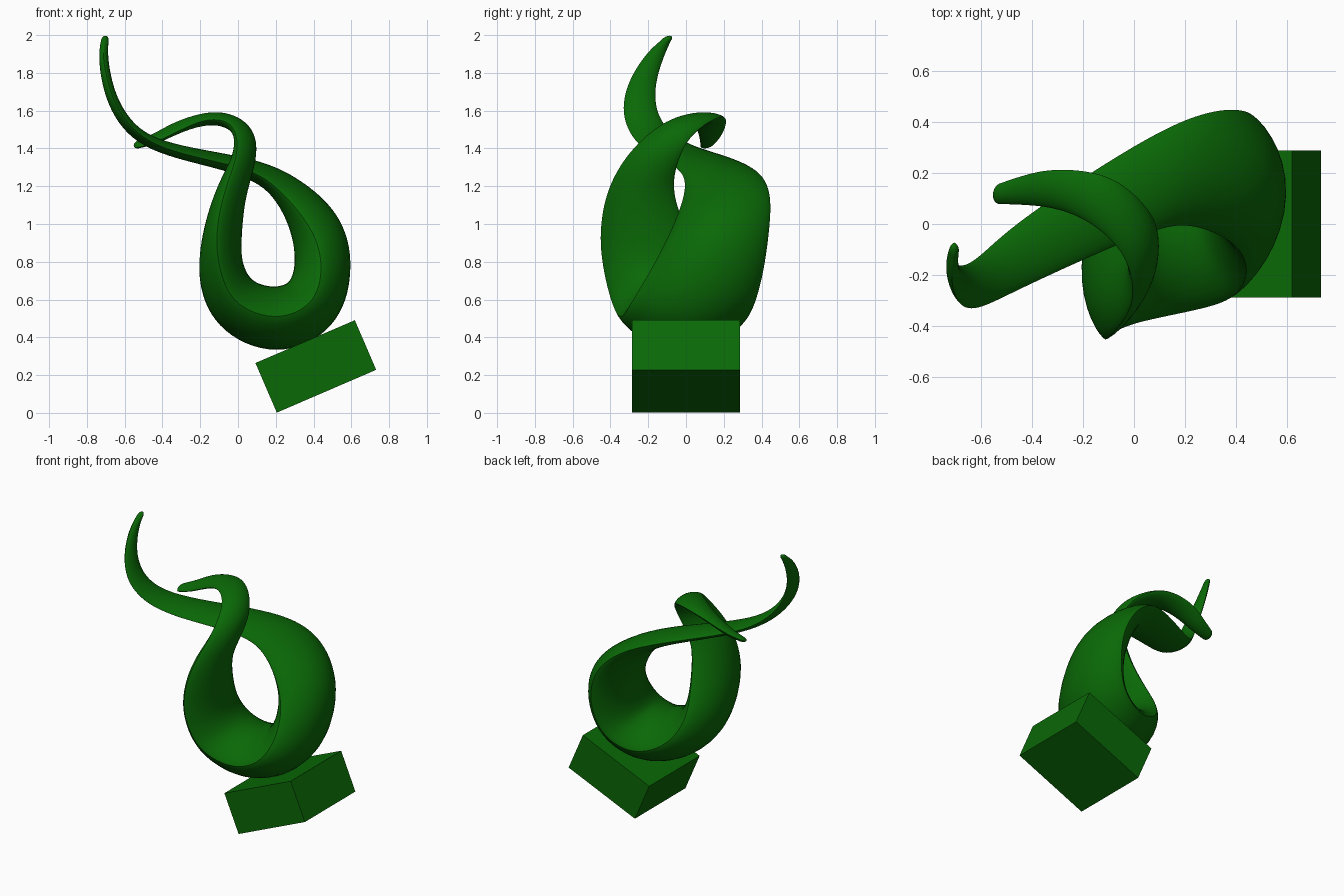
import bpy, bmesh, math
from mathutils import Vector

if "Cube" in bpy.data.objects:
    bpy.data.objects.remove(bpy.data.objects["Cube"])

mat = bpy.data.materials.new("green")
mat.diffuse_color = (0.003, 0.14, 0.002, 1)
mat.use_nodes = True
mat.node_tree.nodes["Principled BSDF"].inputs["Base Color"].default_value = mat.diffuse_color

# Ribbon stations: front edge xyz, back edge xyz, half thickness
STATIONS = [
    (-.705, -.135, 1.97, -.705, -.08, 1.97, .02),
    (-.715, -.21, 1.90, -.71, -.12, 1.88, .024),
    (-.69, -.305, 1.75, -.69, -.165, 1.72, .027),
    (-.615, -.335, 1.57, -.615, -.14, 1.55, .03),
    (-.42, -.24, 1.40, -.44, .02, 1.41, .033),
    (.03, -.04, 1.30, .07, .35, 1.31, .048),
    (.22, .0, 1.18, .32, .445, 1.17, .08),
    (.40, -.08, .96, .445, .44, .97, .14),
    (.445, -.19, .75, .455, .41, .75, .148),
    (.385, -.295, .575, .385, .36, .565, .16),
    (.20, -.345, .50, .20, .30, .48, .17),
    (-.01, -.39, .575, .0, .22, .565, .15),
    (-.095, -.435, .75, -.085, .12, .74, .12),
    (-.115, -.455, .95, -.05, .01, .95, .10),
    (-.07, -.415, 1.18, .0, -.07, 1.17, .077),
    (.0, -.30, 1.38, .075, -.04, 1.34, .055),
    (-.03, -.13, 1.53, .075, .035, 1.48, .042),
    (-.16, .0, 1.555, -.08, .185, 1.575, .034),
    (-.30, .06, 1.50, -.30, .215, 1.54, .029),
    (-.43, .075, 1.435, -.43, .19, 1.475, .025),
    (-.52, .078, 1.408, -.52, .16, 1.44, .018),
]


def catmull(a, b, c, d, t):
    return [.5 * (2 * q + (r - p) * t + (2 * p - 5 * q + 4 * r - s) * t * t
                  + (3 * q - p - 3 * r + s) * t ** 3)
            for p, q, r, s in zip(a, b, c, d)]


def smooth(rows, passes):
    for _ in range(passes):
        mid = [[(p + 2 * q + r) / 4 for p, q, r in zip(*tri)]
               for tri in zip(rows, rows[1:], rows[2:])]
        rows = [rows[0]] + mid + [rows[-1]]
    return rows


def finish(name, bm):
    bmesh.ops.recalc_face_normals(bm, faces=bm.faces[:])
    me = bpy.data.meshes.new(name)
    bm.to_mesh(me)
    bm.free()
    ob = bpy.data.objects.new(name, me)
    bpy.context.collection.objects.link(ob)
    me.materials.append(mat)
    return ob


# Twisting ribbon with a pointed lens section
STEPS, SIDES = 8, 32
last = len(STATIONS) - 1
samples = []
for i in range(last):
    p = [STATIONS[min(max(i + k, 0), last)] for k in (-1, 0, 1, 2)]
    samples += [catmull(*p, j / STEPS) for j in range(STEPS)]
samples = smooth(samples + [STATIONS[-1]], 16)
centres = [(Vector(s[:3]) + Vector(s[3:6])) / 2 for s in samples]
widths = [(Vector(s[3:6]) - Vector(s[:3])) / 2 for s in samples]
normals = []
for i, w in enumerate(widths):
    tangent = centres[min(i + 1, len(centres) - 1)] - centres[max(i - 1, 0)]
    normals.append(tangent.cross(w).normalized())
normals = [Vector(n).normalized() for n in smooth(normals, 12)]

bm = bmesh.new()
rings = []
for c, w, n, s in zip(centres, widths, normals, samples):
    ring = []
    for k in range(SIDES):
        t = math.tau * k / SIDES
        v = math.sin(t) * abs(math.sin(t)) ** .5
        ring.append(bm.verts.new(c + w * math.cos(t) + n * s[6] * v))
    rings.append(ring)

# Rounded tips: shrinking rings at each end
DOME = 5
for at, step in ((0, 1), (-1, -2)):
    base, c = [v.co.copy() for v in rings[at]], centres[at]
    out = (c - centres[step]).normalized() * .034
    for j in range(1, DOME + 1):
        a = math.radians(88) * j / DOME
        ring = [bm.verts.new(c + (co - c) * math.cos(a) + out * math.sin(a)) for co in base]
        if at == 0:
            rings.insert(0, ring)
        else:
            rings.append(ring)
for r0, r1 in zip(rings, rings[1:]):
    for k in range(SIDES):
        n = (k + 1) % SIDES
        bm.faces.new((r0[k], r0[n], r1[n], r1[k]))
bm.faces.new(rings[0])
bm.faces.new(rings[-1])
ribbon = finish("ribbon", bm)
bpy.context.view_layer.objects.active = ribbon
ribbon.select_set(True)
bpy.ops.object.shade_smooth_by_angle(angle=math.radians(40))

# Tilted base block
bm = bmesh.new()
bmesh.ops.create_cube(bm, size=1)
block = finish("base_block", bm)
block.scale = (.573, .573, .286)
block.rotation_euler = (0, -math.radians(23.3), 0)
block.location = (.412, 0, .246)
